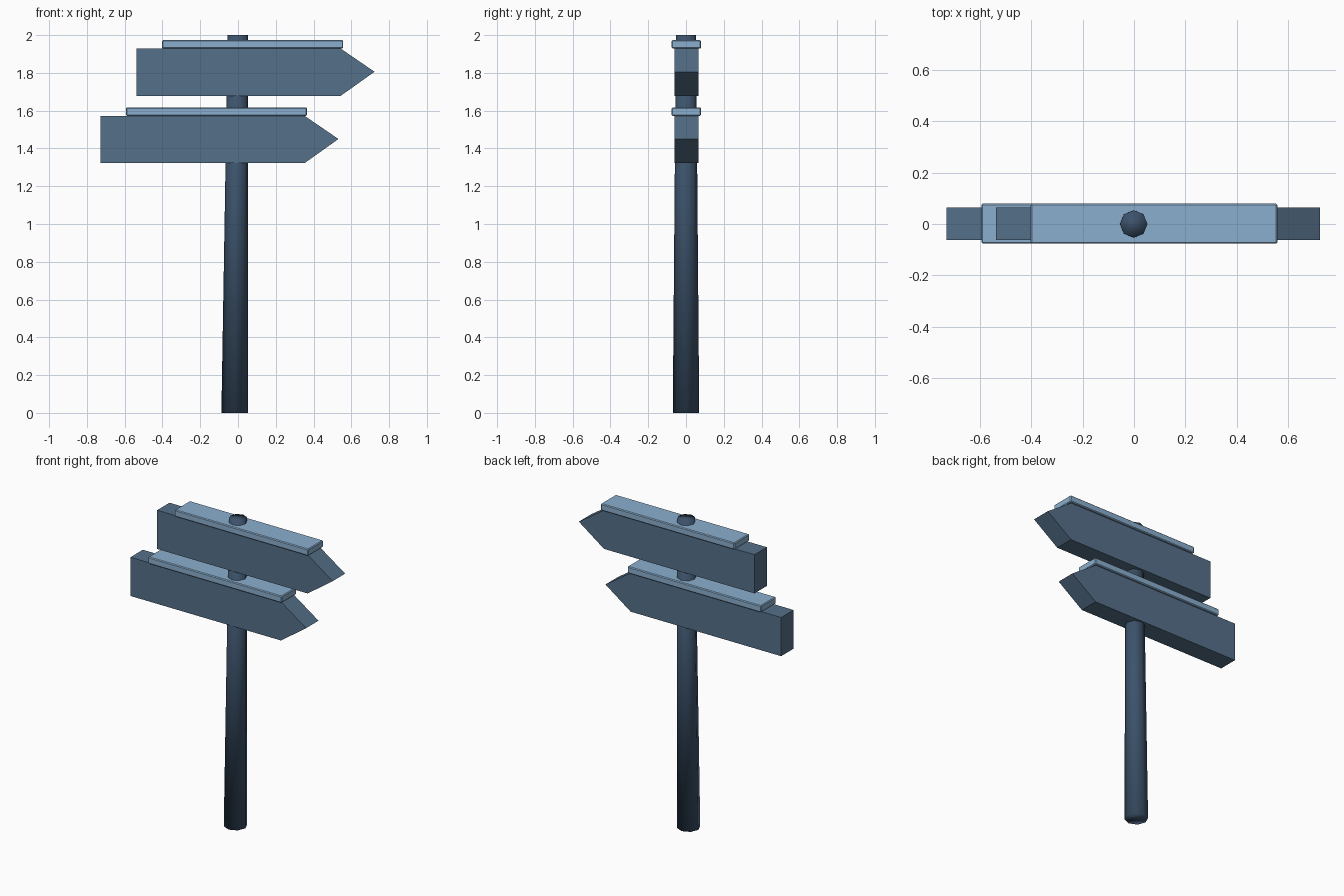
import bpy, bmesh, math

if "Cube" in bpy.data.objects:
    bpy.data.objects.remove(bpy.data.objects["Cube"])


def paint(obj, name, rgb):
    mat = bpy.data.materials.get(name) or bpy.data.materials.new(name)
    mat.diffuse_color = (*rgb, 1)
    mat.use_nodes = True
    mat.node_tree.nodes["Principled BSDF"].inputs["Base Color"].default_value = mat.diffuse_color
    obj.data.materials.append(mat)


def new_object(name, bm):
    bmesh.ops.recalc_face_normals(bm, faces=bm.faces)
    mesh = bpy.data.meshes.new(name)
    bm.to_mesh(mesh)
    bm.free()
    obj = bpy.data.objects.new(name, mesh)
    bpy.context.collection.objects.link(obj)
    return obj


def prism(name, outline, y0, y1):
    """Extrude an x/z outline from y0 to y1."""
    bm = bmesh.new()
    face = bm.faces.new([bm.verts.new((x, y0, z)) for x, z in outline])
    ext = bmesh.ops.extrude_face_region(bm, geom=[face])["geom"]
    verts = [g for g in ext if isinstance(g, bmesh.types.BMVert)]
    bmesh.ops.translate(bm, verts=verts, vec=(0, y1 - y0, 0))
    return new_object(name, bm)


# Leaning, tapered eight-sided post
bm = bmesh.new()
rings = []
for cx, z, r in ((-0.018, 0.0, 0.07), (-0.001, 2.0, 0.0535)):
    rings.append([bm.verts.new((cx + r * math.cos(i * math.tau / 8),
                                r * math.sin(i * math.tau / 8), z)) for i in range(8)])
for i in range(8):
    j = (i + 1) % 8
    bm.faces.new((rings[0][i], rings[0][j], rings[1][j], rings[1][i]))
bm.faces.new(rings[0])
bm.faces.new(rings[1])
post = new_object("post", bm)
for poly in post.data.polygons:
    poly.use_smooth = True
paint(post, "dark_wood", (0.045, 0.085, 0.145))

# Two arrow boards, each with a thin cap strip on top
for label, x, z in (("upper", 0.0, 1.678), ("lower", -0.191, 1.322)):
    board = prism(label + "_arrow_board",
                  [(x - 0.537, z), (x + 0.543, z), (x + 0.723, z + 0.128),
                   (x + 0.543, z + 0.251), (x - 0.537, z + 0.251)], -0.062, 0.065)
    paint(board, "board_wood", (0.09, 0.16, 0.25))

    x0, x1, z0, z1 = x - 0.402, x + 0.557, z + 0.251, z + 0.295
    cap = prism(label + "_cap_strip",
                [(x0, z0), (x1, z0), (x1, z1), (x0, z1)], -0.076, 0.079)
    bevel = cap.modifiers.new("soft_edges", "BEVEL")
    bevel.width = 0.005
    bevel.segments = 1
    paint(cap, "cap_wood", (0.26, 0.43, 0.62))
